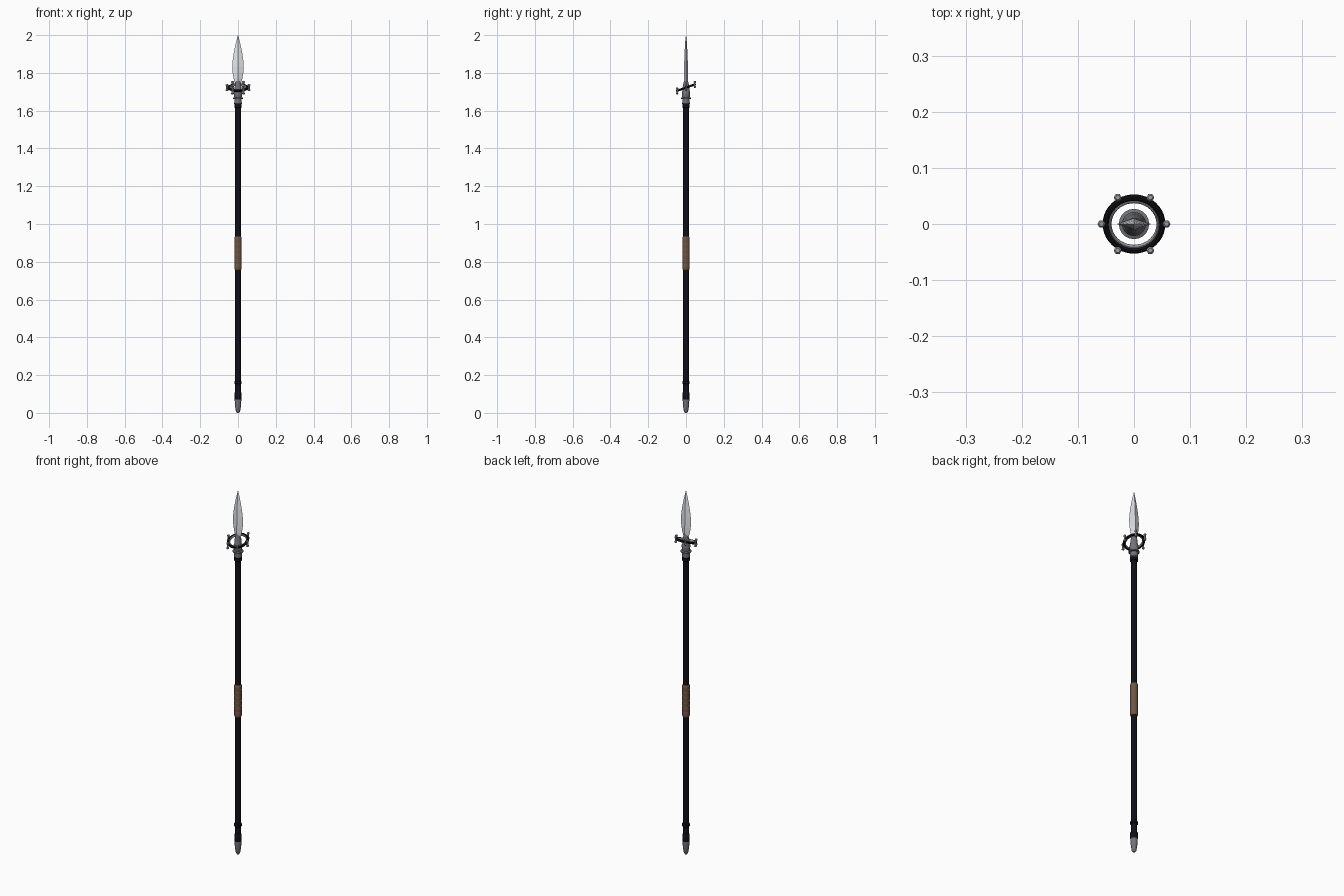
import bpy, bmesh, math
from mathutils import Matrix, Vector

if "Cube" in bpy.data.objects:
    bpy.data.objects.remove(bpy.data.objects["Cube"])


def material(name, rgb):
    m = bpy.data.materials.new(name)
    m.diffuse_color = (*rgb, 1)
    m.use_nodes = True
    m.node_tree.nodes["Principled BSDF"].inputs["Base Color"].default_value = m.diffuse_color
    return m


BLACK = material("black_wood", (0.005, 0.005, 0.008))
LEATHER = material("leather", (0.16, 0.092, 0.055))
STEEL = material("steel", (0.78, 0.80, 0.85))
SILVER = material("silver_trim", (0.36, 0.36, 0.39))
IRON = material("dark_iron", (0.17, 0.17, 0.19))


def finish(name, bm, mat, smooth=True):
    bmesh.ops.recalc_face_normals(bm, faces=bm.faces)
    me = bpy.data.meshes.new(name)
    bm.to_mesh(me)
    bm.free()
    me.materials.append(mat)
    ob = bpy.data.objects.new(name, me)
    bpy.context.collection.objects.link(ob)
    if smooth:
        bpy.ops.object.select_all(action='DESELECT')
        ob.select_set(True)
        bpy.context.view_layer.objects.active = ob
        bpy.ops.object.shade_smooth_by_angle(angle=math.radians(35))
    return ob


def loft(bm, rings, closed=False):
    """Skin a list of equal point loops; cap the ends unless closed."""
    vs = [[bm.verts.new(p) for p in r] for r in rings]
    n = len(vs[0])
    pairs = list(zip(vs, vs[1:])) + ([(vs[-1], vs[0])] if closed else [])
    for a, b in pairs:
        for i in range(n):
            j = (i + 1) % n
            bm.faces.new((a[i], a[j], b[j], b[i]))
    if not closed:
        bm.faces.new(vs[0][::-1])
        bm.faces.new(vs[-1])


def circle(r, z, n):
    return [Vector((r * math.cos(2 * math.pi * i / n),
                    r * math.sin(2 * math.pi * i / n), z)) for i in range(n)]


def lathe(name, profile, mat, n=20):
    bm = bmesh.new()
    loft(bm, [circle(r, z, n) for r, z in profile])
    return finish(name, bm, mat)


# Shaft and butt end
lathe("shaft", [(0.0155, 0.05), (0.0155, 1.64)], BLACK)
lathe("butt_cap", [(0.006, 0), (0.011, 0.008), (0.0155, 0.035), (0.0175, 0.068),
                   (0.0175, 0.072)], IRON)
lathe("butt_sleeve", [(0.0165, 0.07), (0.0185, 0.074), (0.0185, 0.106),
                      (0.0165, 0.11)], BLACK)
lathe("lower_band", [(0.016, 0.152), (0.0195, 0.156), (0.0195, 0.166),
                     (0.016, 0.17)], BLACK)

# Leather grip with softly rounded wraps
grip = [(0.0165, 0.757)]
wraps = 6
for i in range(wraps):
    z = 0.76 + i * 0.0283
    grip += [(0.0185, z), (0.0195, z + 0.005), (0.0195, z + 0.0233)]
grip += [(0.0185, 0.93), (0.0165, 0.933)]
lathe("grip", grip, LEATHER)

# Head collar and socket
lathe("neck_band", [(0.016, 1.613), (0.0195, 1.616), (0.0195, 1.63),
                    (0.016, 1.633)], BLACK)
lathe("socket", [(0.0165, 1.633), (0.0205, 1.637), (0.0185, 1.655), (0.0195, 1.661),
                 (0.027, 1.663), (0.027, 1.668), (0.0195, 1.671), (0.021, 1.68),
                 (0.0215, 1.70), (0.0185, 1.708), (0.017, 1.73), (0.011, 1.757)], IRON)

# Leaf blade with a diamond section
bm = bmesh.new()
sections = []
for z, w, t in [(1.72, 0.010, 0.010), (1.745, 0.016, 0.0105), (1.77, 0.023, 0.011),
                (1.80, 0.0285, 0.011), (1.83, 0.0305, 0.0105), (1.86, 0.029, 0.0095),
                (1.90, 0.0235, 0.008), (1.94, 0.0155, 0.006), (1.975, 0.007, 0.0035),
                (2.0, 0.0005, 0.0005)]:
    sections.append([Vector(p) for p in ((w, 0, z), (0, t, z), (-w, 0, z), (0, -t, z))])
loft(bm, sections)
finish("blade", bm, STEEL, smooth=False)

# Tilted ring around the socket
TILT = Matrix.Translation((0, 0, 1.722)) @ Matrix.Rotation(math.radians(20), 4, 'X')


def hoop(name, radius, rx, rz, mat, n=40, m=10):
    bm = bmesh.new()
    loops = []
    for i in range(n):
        turn = Matrix.Rotation(2 * math.pi * i / n, 4, 'Z')
        loops.append([TILT @ turn @ Vector((radius + rx * math.cos(2 * math.pi * k / m), 0,
                                            rz * math.sin(2 * math.pi * k / m)))
                      for k in range(m)])
    loft(bm, loops, closed=True)
    return finish(name, bm, mat)


hoop("ring", 0.0500, 0.0060, 0.006, BLACK)
hoop("ring_inner_rim", 0.0430, 0.0030, 0.0055, SILVER)

# Six upright spool-shaped studs on the ring
spool = [(0.004, -0.018), (0.0072, -0.015), (0.0072, -0.011), (0.0045, -0.007),
         (0.0045, 0.007), (0.0072, 0.011), (0.0072, 0.015), (0.004, 0.018)]
for i in range(6):
    ob = lathe(f"ring_stud_{i + 1}", spool, SILVER, n=6)
    a = math.radians(60 * i)
    spot = TILT @ Vector((0.058 * math.cos(a), 0.058 * math.sin(a), 0))
    ob.data.transform(Matrix.Translation(spot))
